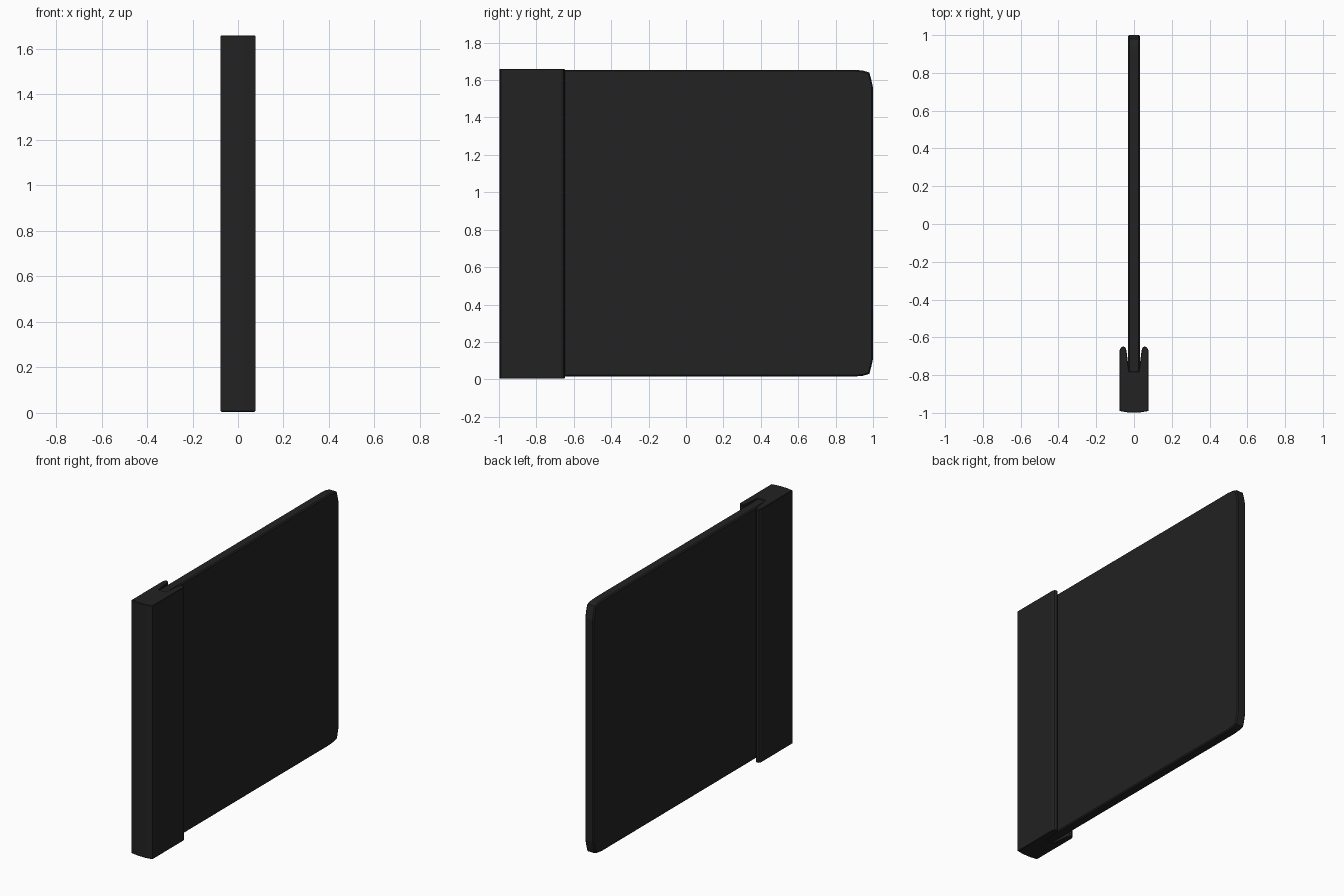
import bpy, bmesh

if "Cube" in bpy.data.objects:
    bpy.data.objects.remove(bpy.data.objects["Cube"])

mat = bpy.data.materials.new("charcoal black")
mat.diffuse_color = (0.016, 0.016, 0.016, 1)
mat.use_nodes = True
mat.node_tree.nodes["Principled BSDF"].inputs["Base Color"].default_value = mat.diffuse_color


def extrude_profile(name, points, direction, bevel, segments=1):
    """Extrude a closed 3D outline along a direction and soften its rim."""
    bm = bmesh.new()
    face = bm.faces.new([bm.verts.new(p) for p in points])
    ext = bmesh.ops.extrude_face_region(bm, geom=[face])
    verts = [g for g in ext["geom"] if isinstance(g, bmesh.types.BMVert)]
    bmesh.ops.translate(bm, verts=verts, vec=direction)
    bmesh.ops.recalc_face_normals(bm, faces=bm.faces)
    axis = max(range(3), key=lambda i: abs(direction[i]))
    rim = [e for e in bm.edges
           if abs(e.verts[0].co[axis] - e.verts[1].co[axis]) < 1e-5]
    bmesh.ops.bevel(bm, geom=rim, offset=bevel, segments=segments,
                    profile=0.5, affect='EDGES')
    mesh = bpy.data.meshes.new(name)
    bm.to_mesh(mesh)
    bm.free()
    obj = bpy.data.objects.new(name, mesh)
    bpy.context.collection.objects.link(obj)
    mesh.materials.append(mat)
    return obj


# Flat panel: outline in y-z with softened far corners
mid = 0.835
corner = [(-0.80, 0.82), (0.90, 0.82), (0.945, 0.816), (0.98, 0.806),
          (0.99, 0.77), (1.0, 0.725)]
outline = [(y, mid + h) for y, h in corner]
outline += [(y, mid - h) for y, h in reversed(corner)]
extrude_profile("panel", [(-0.032, y, z) for y, z in outline],
                (0.064, 0, 0), 0.007)

# Spine: x-y section with two rounded jaws gripping the panel
half = [(0.030, -0.998), (0.076, -0.990), (0.076, -0.668), (0.069, -0.654),
        (0.057, -0.648), (0.046, -0.654), (0.040, -0.67), (0.026, -0.78)]
section = half + [(-x, y) for x, y in reversed(half)]
extrude_profile("spine", [(x, y, 0.005) for x, y in section],
                (0, 0, 1.655), 0.003)
